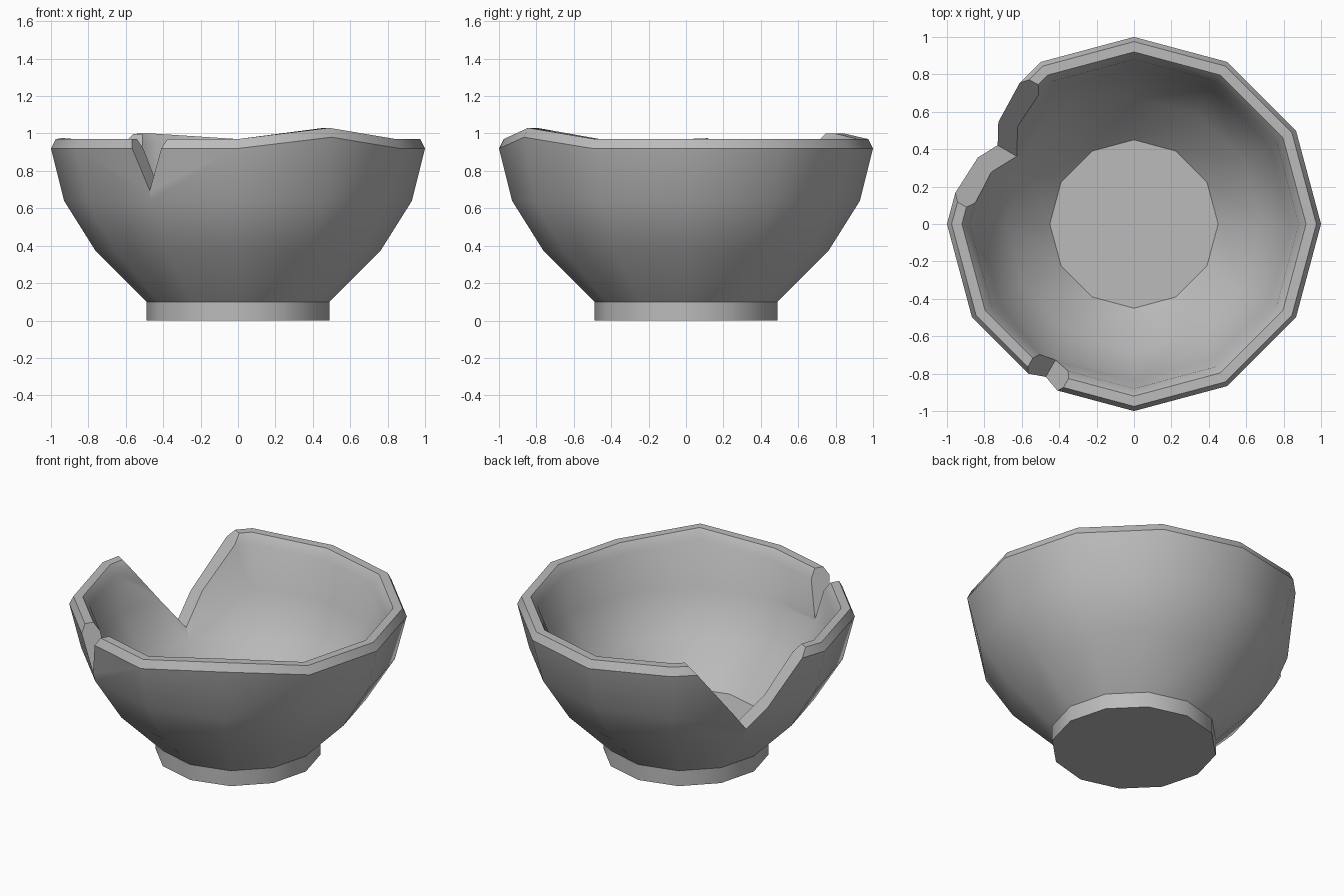
import bpy, bmesh, math
from mathutils import Matrix

cube = bpy.data.objects.get("Cube")
if cube:
    bpy.data.objects.remove(cube, do_unlink=True)

SIDES = 12

# Single stone colour
stone = bpy.data.materials.new("grey_clay")
stone.use_nodes = True
GREY = (0.5, 0.5, 0.5, 1)
stone.diffuse_color = GREY
stone.node_tree.nodes["Principled BSDF"].inputs["Base Color"].default_value = GREY


def make_object(name, bm):
    bmesh.ops.recalc_face_normals(bm, faces=bm.faces)
    mesh = bpy.data.meshes.new(name)
    bm.to_mesh(mesh)
    bm.free()
    obj = bpy.data.objects.new(name, mesh)
    bpy.context.collection.objects.link(obj)
    return obj


def lathe(name, profile, lift):
    """Spin (radius, z) points; lift raises rim points at given degrees."""
    bm = bmesh.new()
    rings = []
    for r, z in profile:
        ring = []
        for i in range(SIDES):
            deg = i * 360 // SIDES
            a = math.radians(deg)
            dz = lift.get(deg, 0) if z > 0.9 else 0
            ring.append(bm.verts.new((r * math.cos(a), r * math.sin(a), z + dz)))
        rings.append(ring)
    for low, high in zip(rings, rings[1:]):
        for i in range(SIDES):
            j = (i + 1) % SIDES
            bm.faces.new((low[i], low[j], high[j], high[i]))
    bm.faces.new(rings[0])
    bm.faces.new(rings[-1])
    return make_object(name, bm)


def wedge(name, deg, tip_z, slope):
    """V-shaped cutter pointing outward at the given direction."""
    bm = bmesh.new()
    top = 1.3
    half = (top - tip_z) * slope
    ends = [[bm.verts.new((x, y, z)) for y, z in
             ((0, tip_z), (half, top), (-half, top))] for x in (0.4, 1.3)]
    bm.faces.new(ends[0])
    bm.faces.new(ends[1])
    for i in range(3):
        j = (i + 1) % 3
        bm.faces.new((ends[0][i], ends[0][j], ends[1][j], ends[1][i]))
    bm.transform(Matrix.Rotation(math.radians(deg), 4, "Z"))
    obj = make_object(name, bm)
    obj.hide_render = True
    return obj


# Foot, outer wall, chamfered rim, inner wall and floor in one profile
bowl = lathe("broken_bowl", [
    (0.49, 0), (0.49, 0.1), (0.76, 0.37), (0.93, 0.64), (1.0, 0.92),
    (0.975, 0.97), (0.92, 0.97), (0.88, 0.915),
    (0.837, 0.68), (0.68, 0.43), (0.45, 0.2)],
    {300: 0.06, 120: 0.03, 150: 0.02})
bowl.data.materials.append(stone)

# Large break and small chip in the rim
bpy.context.view_layer.objects.active = bowl
bowl.select_set(True)
for cutter in (wedge("large_break_cutter", 150, 0.5, 0.78),
               wedge("small_chip_cutter", 240, 0.695, 0.4)):
    mod = bowl.modifiers.new(cutter.name, "BOOLEAN")
    mod.operation = "DIFFERENCE"
    mod.solver = "EXACT"
    mod.object = cutter
    bpy.ops.object.modifier_apply(modifier=mod.name)
    bpy.data.objects.remove(cutter, do_unlink=True)

bpy.ops.object.shade_smooth_by_angle(angle=math.radians(35))
